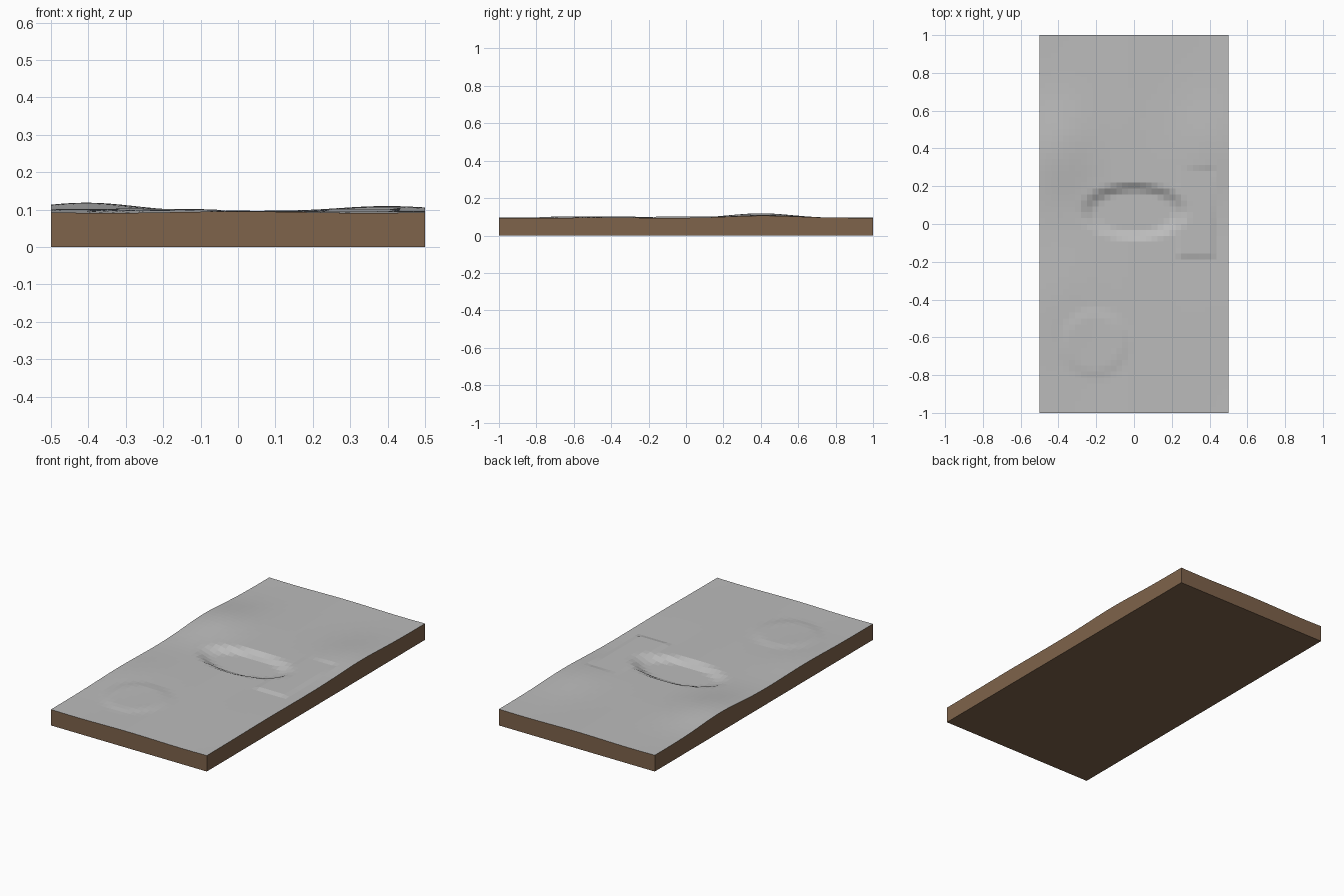
import bpy
import bmesh
import math

if "Cube" in bpy.data.objects:
    bpy.data.objects.remove(bpy.data.objects["Cube"])


def flat_color(name, rgb):
    mat = bpy.data.materials.new(name)
    mat.diffuse_color = (*rgb, 1.0)
    mat.use_nodes = True
    mat.node_tree.nodes["Principled BSDF"].inputs["Base Color"].default_value = mat.diffuse_color
    return mat


def smoothstep(a, b, v):
    t = min(1.0, max(0.0, (v - a) / (b - a)))
    return t * t * (3 - 2 * t)


# Gentle hills: centre x, centre y, spread x, spread y, height
HILLS = [
    (-0.40, 0.40, 0.13, 0.17, 0.026),
    (0.39, 0.41, 0.13, 0.18, 0.017),
    (-0.40, -0.38, 0.13, 0.18, 0.010),
    (0.38, -0.45, 0.13, 0.20, 0.004),
]


def ground_height(x, y):
    # Rolling base ground
    z = 0.094 + 0.002 * math.cos(2 * math.pi * x / 0.7) + 0.001 * y
    for cx, cy, sx, sy, h in HILLS:
        z += h * math.exp(-((x - cx) / sx) ** 2 / 2 - ((y - cy) / sy) ** 2 / 2)
    # Low round mound
    r = math.hypot(x + 0.21, y + 0.63)
    z += 0.006 * (1 - smoothstep(0.13, 0.20, r))
    # Levelled rectangular pad
    if 0.24 < x < 0.43 and -0.17 < y < 0.30:
        z = 0.101
    # Flat-bottomed oval basin
    e = math.hypot(x / 0.30, (y - 0.065) / 0.155)
    k = smoothstep(0.66, 1.0, e)
    return z * k + 0.069 * (1 - k)


bm = bmesh.new()
# Sculpted top surface
NX, NY = 32, 64
rows = []
for j in range(NY + 1):
    y = -1 + 2 * j / NY
    rows.append([bm.verts.new((-0.5 + i / NX, y, ground_height(-0.5 + i / NX, y)))
                 for i in range(NX + 1)])
for j in range(NY):
    for i in range(NX):
        bm.faces.new((rows[j][i], rows[j][i + 1], rows[j + 1][i + 1], rows[j + 1][i]))

# Earth sides and underside
rim = [e for e in bm.edges if e.is_boundary]
ext = bmesh.ops.extrude_edge_only(bm, edges=rim)["geom"]
for f in ext:
    if isinstance(f, bmesh.types.BMFace):
        f.material_index = 1
for v in ext:
    if isinstance(v, bmesh.types.BMVert):
        v.co.z = 0.0
bottom_edges = [e for e in bm.edges if e.is_boundary]
for f in bmesh.ops.contextual_create(bm, geom=bottom_edges)["faces"]:
    f.material_index = 1
bmesh.ops.recalc_face_normals(bm, faces=bm.faces[:])

mesh = bpy.data.meshes.new("terrain_slab")
bm.to_mesh(mesh)
bm.free()
mesh.materials.append(flat_color("ground grey", (0.50, 0.50, 0.50)))
mesh.materials.append(flat_color("earth brown", (0.21, 0.125, 0.07)))
slab = bpy.data.objects.new("terrain_slab", mesh)
bpy.context.collection.objects.link(slab)
